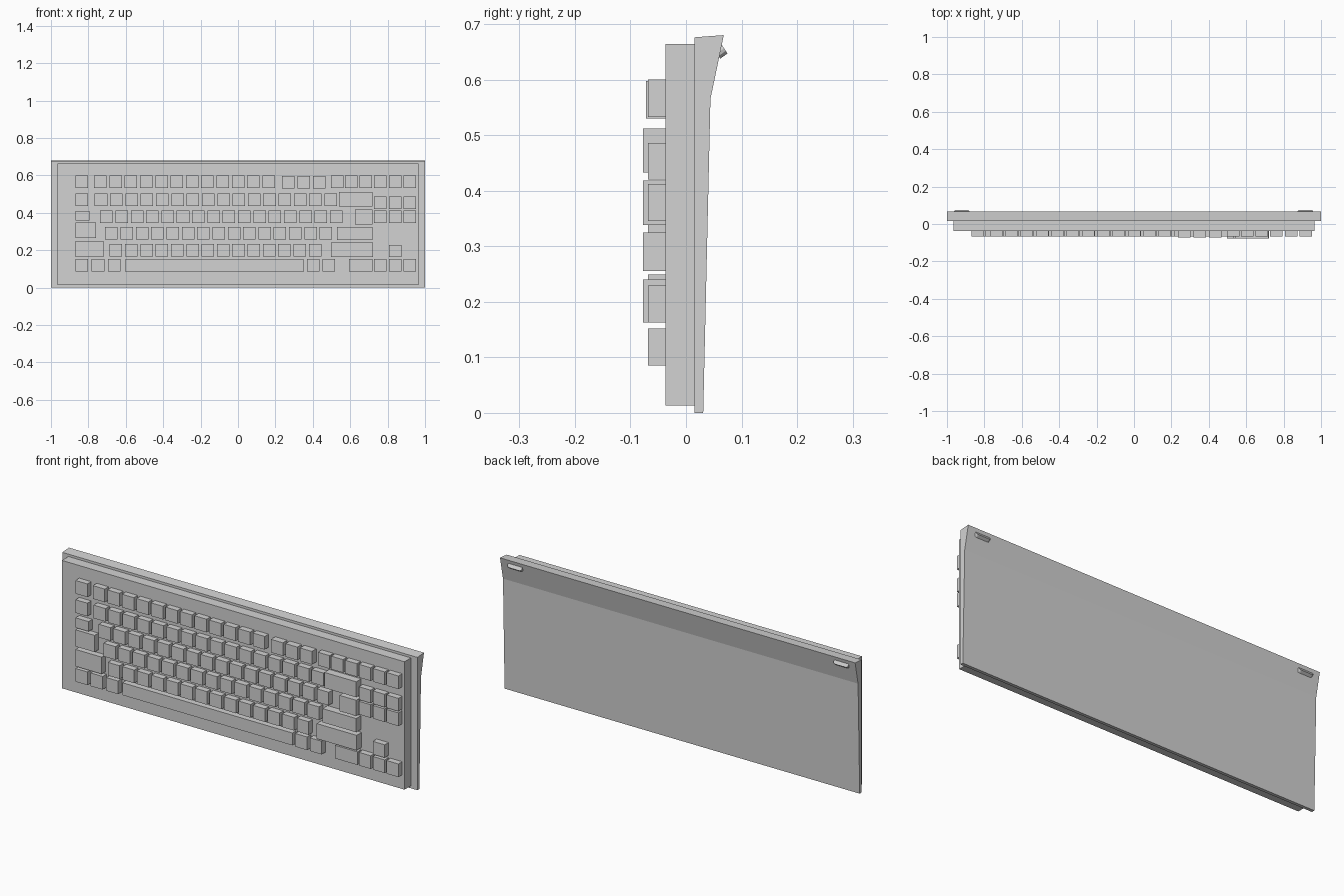
import bpy, bmesh, math
from mathutils import Vector, Matrix

if "Cube" in bpy.data.objects:
    bpy.data.objects.remove(bpy.data.objects["Cube"])

grey = bpy.data.materials.new("plain_grey")
grey.diffuse_color = (0.65, 0.65, 0.65, 1)
grey.use_nodes = True
grey.node_tree.nodes["Principled BSDF"].inputs["Base Color"].default_value = grey.diffuse_color


def finish(name, bm):
    bmesh.ops.recalc_face_normals(bm, faces=bm.faces)
    mesh = bpy.data.meshes.new(name)
    bm.to_mesh(mesh)
    bm.free()
    mesh.materials.append(grey)
    ob = bpy.data.objects.new(name, mesh)
    bpy.context.collection.objects.link(ob)
    return ob


def add_box(bm, x0, x1, y0, y1, z0, z1):
    m = Matrix.Translation(((x0 + x1) / 2, (y0 + y1) / 2, (z0 + z1) / 2))
    m = m @ Matrix.Diagonal((x1 - x0, y1 - y0, z1 - z0, 1))
    bmesh.ops.create_cube(bm, size=1, matrix=m)


def extrude(name, points, offset):
    bm = bmesh.new()
    face = bm.faces.new([bm.verts.new(p) for p in points])
    new = bmesh.ops.extrude_face_region(bm, geom=[face])["geom"]
    verts = [v for v in new if isinstance(v, bmesh.types.BMVert)]
    bmesh.ops.translate(bm, verts=verts, vec=offset)
    # keep the starting cap so the solid is closed
    if not face.is_valid:
        bm.faces.new([bm.verts[i] for i in range(len(points))])
    return finish(name, bm)


# Rear shell: side profile (y, z) swept along x
shell = [(0.015, 0), (0.031, 0), (0.044, 0.565), (0.068, 0.68), (0.015, 0.676)]
extrude("rear_shell", [(-1, y, z) for y, z in shell], (2, 0, 0))

# Front plate that carries the keys
PLATE = -0.037
bm = bmesh.new()
add_box(bm, -0.966, 0.964, PLATE, 0.015, 0.013, 0.664)
finish("key_plate", bm)

# Tilted pill-shaped feet near the top of the back
down = Vector((0, -0.81, -0.58))
up = Vector((0, -0.56, 0.83))
for side, cx in (("left", -0.921), ("right", 0.916)):
    r, half = 0.011, 0.041
    centre = Vector((cx, 0.0747, 0.647)) + up * r
    pts = []
    for end in (1, -1):
        for i in range(7):
            a = -math.pi / 2 + math.pi * i / 6
            x, h = end * (half - r + r * math.cos(a)), end * r * math.sin(a)
            pts.append(centre + Vector((x, 0, 0)) + up * h)
    extrude(side + "_foot", pts, down * 0.016)

# Keys
W, PITCH, LOW, MID, HIGH = 0.067, 0.0819, -0.068, -0.072, -0.077
CLUSTER = [(0.728, 1), (0.807, 1), (0.884, 1)]


def key_row(name, z0, z1, runs, front=LOW):
    """runs: (left x of first key, number of keys)"""
    bm = bmesh.new()
    for x, count in runs:
        for i in range(count):
            add_box(bm, x + i * PITCH, x + i * PITCH + W, front, PLATE, z0, z1)
    finish(name, bm)


def wide_key(name, x0, x1, z0, z1, front=LOW):
    bm = bmesh.new()
    add_box(bm, x0, x1, front, PLATE, z0, z1)
    finish(name, bm)


key_row("function_keys", 0.533, 0.6,
        [(-0.868, 1), (-0.77, 12), (0.497, 1), (0.572, 1), (0.65, 1)] + CLUSTER)
key_row("function_keys_tall", 0.53, 0.597, [(0.236, 3)], MID)
key_row("number_keys", 0.435, 0.502, [(-0.868, 1), (-0.766, 16)])
key_row("upper_letter_keys", 0.345, 0.412, [(-0.737, 16)])
key_row("middle_letter_keys", 0.256, 0.323, [(-0.71, 15)])
key_row("lower_letter_keys", 0.165, 0.232, [(-0.686, 14)])
key_row("bottom_keys", 0.085, 0.152,
        [(-0.868, 1), (-0.782, 1), (-0.695, 1), (0.37, 2)] + CLUSTER)
key_row("cluster_upper_keys", 0.42, 0.486, CLUSTER)
key_row("cluster_lower_keys", 0.345, 0.412, CLUSTER)
key_row("arrow_up_key", 0.163, 0.229, [(0.807, 1)])

wide_key("erase_key", 0.54, 0.72, 0.433, 0.512, HIGH)
wide_key("tab_key", -0.868, -0.794, 0.36, 0.41)
wide_key("slash_key", 0.626, 0.72, 0.338, 0.418, HIGH)
wide_key("capitals_key", -0.868, -0.76, 0.264, 0.349)
wide_key("enter_key", 0.53, 0.72, 0.255, 0.325, HIGH)
wide_key("left_shift_key", -0.868, -0.72, 0.163, 0.249)
wide_key("right_shift_key", 0.497, 0.722, 0.163, 0.24, HIGH)
wide_key("space_bar", -0.604, 0.354, 0.087, 0.15)
wide_key("right_control_key", 0.594, 0.72, 0.085, 0.152)
